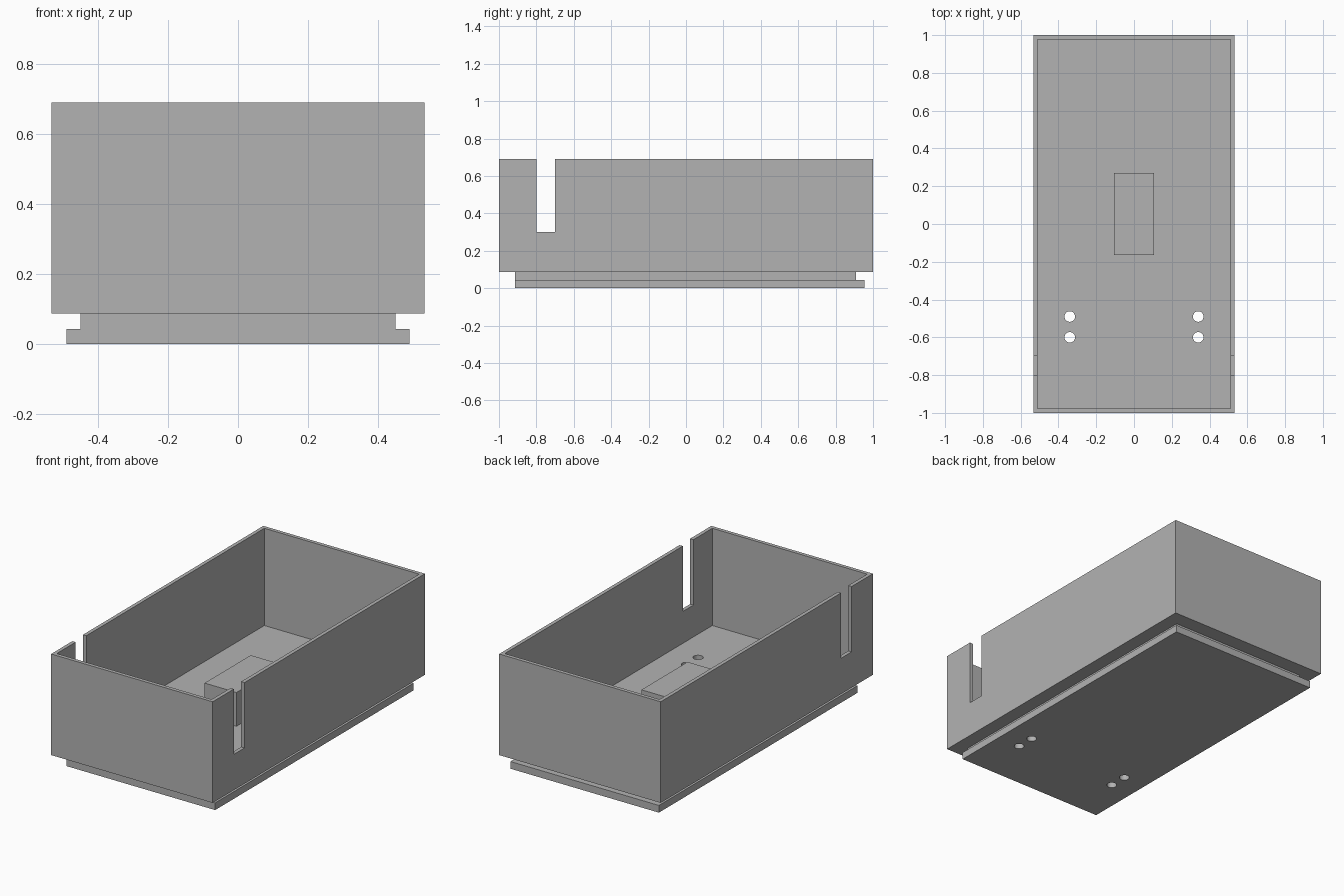
import bpy

cube = bpy.data.objects.get("Cube")
if cube:
    bpy.data.objects.remove(cube, do_unlink=True)

grey = bpy.data.materials.new("plain grey")
grey.use_nodes = True
colour = (0.45, 0.45, 0.45, 1)
grey.diffuse_color = colour
grey.node_tree.nodes["Principled BSDF"].inputs["Base Color"].default_value = colour


def box(name, x, y, z):
    """Box spanning the given (low, high) range on each axis."""
    spans = (x, y, z)
    bpy.ops.mesh.primitive_cube_add(size=1, location=[(a + b) / 2 for a, b in spans])
    ob = bpy.context.object
    ob.name = name
    ob.scale = [b - a for a, b in spans]
    bpy.ops.object.transform_apply(location=False, rotation=False, scale=True)
    ob.data.materials.append(grey)
    return ob


def cut(ob, cutter):
    """Subtract the cutter from the object and delete it."""
    cutter.hide_render = True
    mod = ob.modifiers.new("cut", "BOOLEAN")
    mod.operation = "DIFFERENCE"
    mod.solver = "EXACT"
    mod.object = cutter
    bpy.context.view_layer.objects.active = ob
    bpy.ops.object.modifier_apply(modifier=mod.name)
    bpy.data.objects.remove(cutter, do_unlink=True)


HALF, WALL, TOP = 0.533, 0.022, 0.69
NECK_Z, TRAY_Z, FLOOR_Z = 0.043, 0.087, 0.11
inner_x, inner_y = HALF - WALL, 1 - WALL

# Open tray with a cable slot through both long walls
tray = box("tray", (-HALF, HALF), (-1, 1), (TRAY_Z, TOP))
cut(tray, box("cavity", (-inner_x, inner_x), (-inner_y, inner_y), (FLOOR_Z, 1)))
cut(tray, box("slots", (-0.7, 0.7), (-0.8, -0.7), (0.3, 1)))

# Raised block on the tray floor
box("floor_block", (-0.105, 0.105), (-0.165, 0.27), (FLOOR_Z, 0.312))

# Stepped foot below the tray, flush at the front
neck = box("foot_neck", (-0.45, 0.45), (-0.915, 0.91), (NECK_Z, TRAY_Z))
plate = box("foot_plate", (-0.49, 0.49), (-0.915, 0.955), (0, NECK_Z))

# Four screw holes through the floor and foot
for part in (tray, neck, plate):
    for x in (-0.34, 0.34):
        for y in (-0.6, -0.49):
            bpy.ops.mesh.primitive_cylinder_add(vertices=32, radius=0.028, depth=0.5, location=(x, y, 0))
            cut(part, bpy.context.object)
